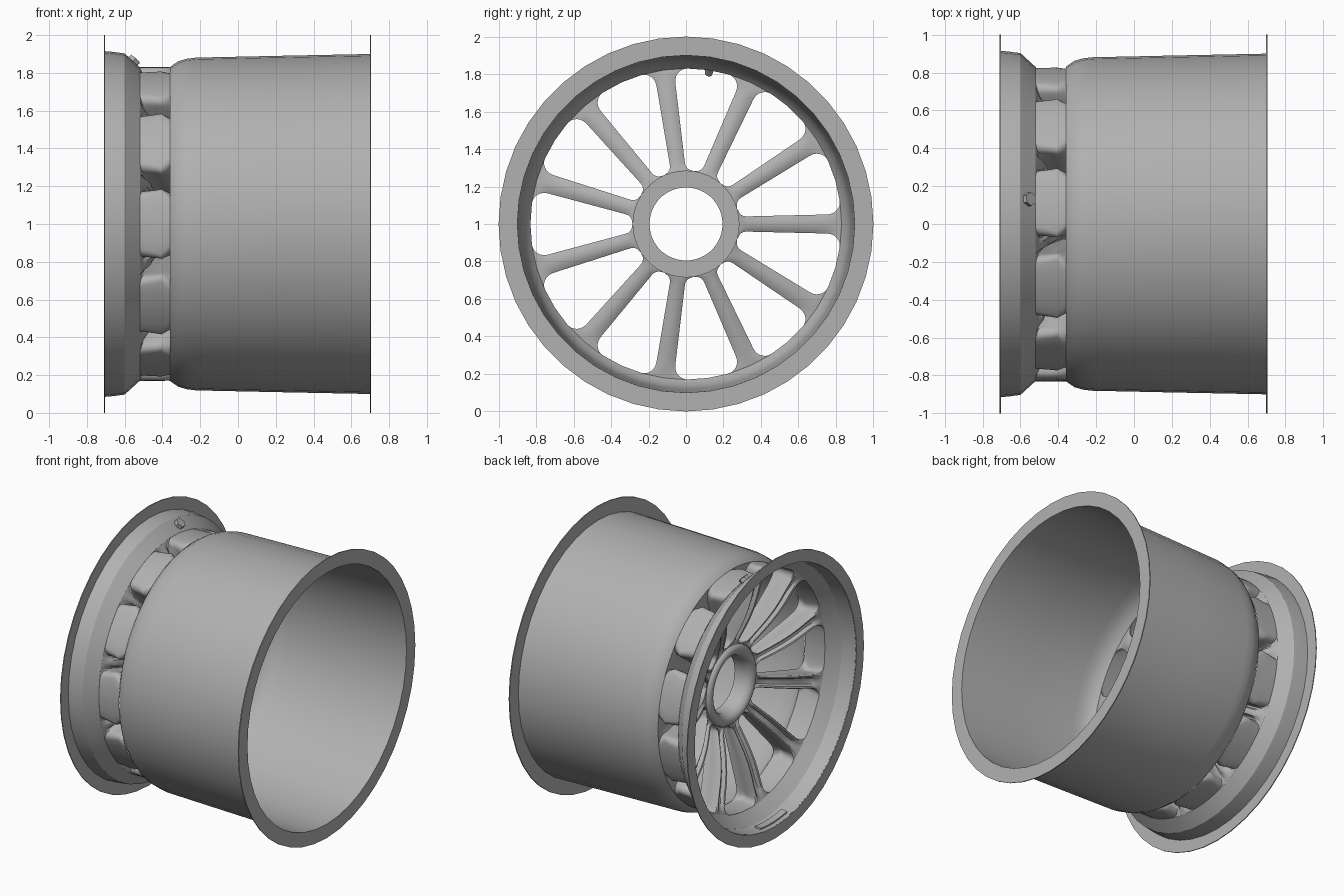
import bpy, bmesh, math
from mathutils import Vector, Matrix

if "Cube" in bpy.data.objects:
    bpy.data.objects.remove(bpy.data.objects["Cube"])

SEG, SPOKES = 44, 11
HALF = math.pi / SPOKES

grey = bpy.data.materials.new("dark_grey")
grey.diffuse_color = (0.44, 0.44, 0.44, 1)
grey.use_nodes = True
grey.node_tree.nodes["Principled BSDF"].inputs["Base Color"].default_value = grey.diffuse_color


def polar(x, r, a):
    return Vector((x, r * math.cos(a), 1 + r * math.sin(a)))


def finish(bm, name, angle=35):
    bmesh.ops.remove_doubles(bm, verts=bm.verts, dist=1e-5)
    bmesh.ops.recalc_face_normals(bm, faces=bm.faces)
    me = bpy.data.meshes.new(name)
    bm.to_mesh(me)
    bm.free()
    me.materials.append(grey)
    ob = bpy.data.objects.new(name, me)
    bpy.context.collection.objects.link(ob)
    bpy.ops.object.select_all(action='DESELECT')
    bpy.context.view_layer.objects.active = ob
    ob.select_set(True)
    bpy.ops.object.shade_smooth_by_angle(angle=math.radians(angle))
    return ob


def skin(bm, rings):
    """Bridge successive closed rings of points with quads."""
    vs = [[bm.verts.new(p) for p in ring] for ring in rings]
    n = len(vs[0])
    for a, b in zip(vs, vs[1:]):
        for i in range(n):
            j = (i + 1) % n
            bm.faces.new((a[i], a[j], b[j], b[i]))


def lathe(name, profile, angle=35):
    bm = bmesh.new()
    skin(bm, [[polar(x, r, 2 * math.pi * i / SEG) for i in range(SEG)]
              for x, r in profile])
    return finish(bm, name, angle)


# Front lip: flange, bead seat and slope down to the spoke ring
lathe("front_lip", [(-0.705, 0.915), (-0.71, 0.915), (-0.71, 1.0), (-0.704, 1.0),
                    (-0.704, 0.915), (-0.66, 0.911), (-0.60, 0.903), (-0.52, 0.83)], 28)

# Deep barrel with rear flange
lathe("barrel", [(-0.36, 0.83), (-0.345, 0.842), (-0.315, 0.862), (-0.27, 0.875),
                 (-0.22, 0.881), (0.2, 0.89), (0.698, 0.9), (0.698, 1.0),
                 (0.705, 1.0), (0.705, 0.9), (0.698, 0.9)])

# Hub ring with a flared mouth
lathe("hub", [(-0.25, 0.195), (-0.33, 0.197), (-0.36, 0.21), (-0.375, 0.228),
              (-0.38, 0.245), (-0.375, 0.262), (-0.36, 0.276), (-0.33, 0.285),
              (-0.25, 0.285), (-0.25, 0.195)], 50)


# Hollow spokes: closed cross-sections lofted outward; flared ends form the windows
def half_angle(r, base, fillet):
    w = base + 0.012 * (r - 0.3) / 0.5
    for edge, rad in ((0.83, fillet), (0.287, 0.035)):
        d = rad - abs(r - edge)
        if d > 0:
            w += rad - math.sqrt(max(rad * rad - d * d, 0))
    return min(w / r, HALF)


# columns: position across, depth (0 front, 1 rear), groove, base width, corner radius
FRONT = [(-1, 0.014), (-0.86, 0), (-0.62, 0.004), (-0.4, 0.03), (0, 0.036),
         (0.4, 0.03), (0.62, 0.004), (0.86, 0), (1, 0.014)]
LOOP = [(t, 0, g, 0.038, 0.055) for t, g in FRONT]
LOOP += [(1, 0.5, 0, 0.034, 0.04), (1, 0.7, 0, 0.031, 0.032)]
LOOP += [(t, 1, -0.015 * t * t, 0.040, 0.075) for t in (1, 0.8, 0.4, 0, -0.4, -0.8, -1)]
LOOP += [(-1, 0.7, 0, 0.031, 0.032), (-1, 0.5, 0, 0.034, 0.04)]
RADII = [0.287, 0.291, 0.3, 0.312, 0.33, 0.4, 0.48, 0.56, 0.64, 0.70, 0.755,
         0.775, 0.79, 0.80, 0.81, 0.82, 0.827, 0.83]

bm = bmesh.new()
for s in range(SPOKES):
    mid = 2 * HALF * s
    # blend 0 = fillet shape, 1 = full sector
    stations = [(0.28, 1)] + [(r, 0) for r in RADII]
    stations += [(0.8304, 0.35), (0.8307, 0.7), (0.831, 1)]
    rings = []
    for r, blend in stations:
        k = max(0, min(1, (r - 0.287) / 0.543))
        fx = -0.355 - 0.115 * math.sin(min(1, k / 0.7) * math.pi / 2) - 0.05 * k ** 3
        rx = -0.27 - 0.09 * k
        fade = max(0, min(1, (0.83 - r) / 0.1, (r - 0.28) / 0.06))
        ring = []
        for t, depth, g, base, fillet in LOOP:
            a = half_angle(r, base, fillet)
            a += (HALF - a) * blend
            ring.append(polar(fx + (rx - fx) * depth + g * fade, r, mid + t * a))
        rings.append(ring)
    skin(bm, rings)
finish(bm, "spokes", 42)

# Balance weight strip inside the lip, at the bottom
bm = bmesh.new()
rings = []
for i in range(9):
    a = math.radians(-91.5 + (i - 4) * 2.4)
    rings.append([polar(x, r, a) for x, r in
                  ((-0.68, 0.908), (-0.68, 0.898), (-0.635, 0.893), (-0.635, 0.905))])
skin(bm, rings)
bmesh.ops.holes_fill(bm, edges=bm.edges, sides=4)
finish(bm, "balance_weight", 30)

# Valve: hex nut outside, stem inside, set square to the slope
va = math.radians(81.4)
centre = polar(-0.56, 0.866, va)
axis = (polar(0.66, 0.75, va) - polar(0, 0, va)).normalized()
rot = Vector((0, 0, 1)).rotation_difference(axis).to_matrix().to_4x4()
for name, sides, rad1, rad2, depth, off in (
        ("valve_nut", 6, 0.036, 0.036, 0.026, 0.012),
        ("valve_base", 12, 0.028, 0.034, 0.03, -0.015),
        ("valve_stem", 12, 0.02, 0.024, 0.05, -0.05)):
    bm = bmesh.new()
    bmesh.ops.create_cone(bm, cap_ends=True, segments=sides, radius1=rad1, radius2=rad2,
                          depth=depth, matrix=Matrix.Translation(centre + axis * off) @ rot)
    finish(bm, name, 35)
